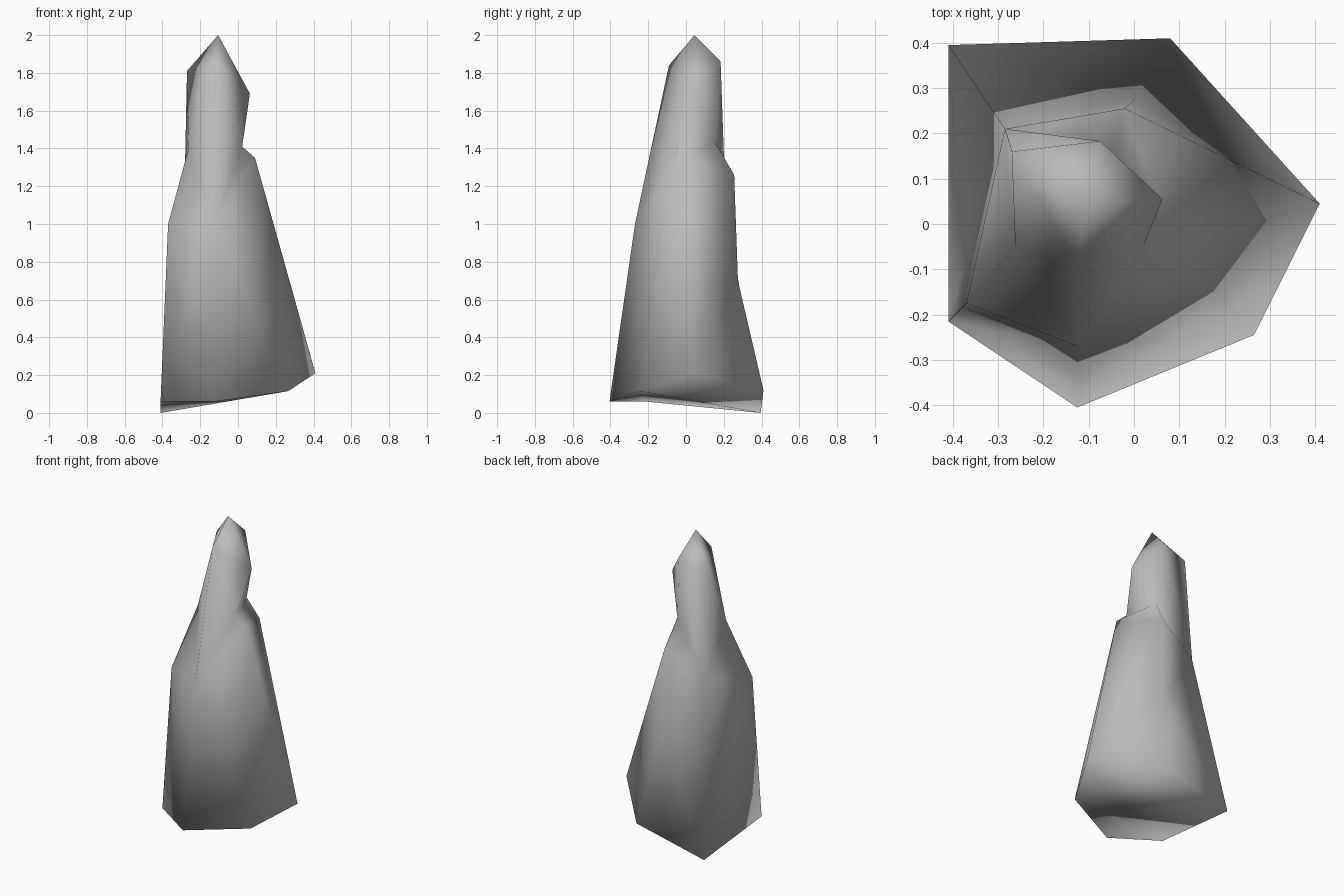
import bpy
import bmesh

default = bpy.data.objects.get("Cube")
if default:
    bpy.data.objects.remove(default)

# Stone material
stone = bpy.data.materials.new("stone_grey")
stone.use_nodes = True
grey = (0.5, 0.5, 0.5, 1)
stone.diffuse_color = grey
stone.node_tree.nodes["Principled BSDF"].inputs["Base Color"].default_value = grey

# Corner points of the spire, level by level
corners = dict(
    # foot outline, slightly tilted
    foot_back_right=(-.41, .395, 0), foot_back_left=(.08, .41, .12),
    foot_left=(.41, .045, .21), foot_front_left=(.265, -.245, .115),
    foot_front=(-.125, -.405, .06), foot_right=(-.41, -.215, .06),
    # body and shoulders
    dent_back=(0, .275, .7),
    body_back_right=(-.285, .21, 1.1), body_front=(-.125, -.27, 1),
    body_right=(-.37, -.175, 1), shoulder_back=(-.02, .255, 1.26),
    shoulder_left=(.09, -.058, 1.35),
    # neck
    neck_back=(-.045, .155, 1.43), neck_left=(.022, -.045, 1.41),
    neck_right=(-.262, -.05, 1.4),
    # crown and tip
    crown_back_right=(-.27, .16, 1.81), crown_back=(-.075, .183, 1.86),
    crown_left=(.063, .055, 1.69), crown_front=(-.125, -.09, 1.84),
    tip=(-.105, .045, 2),
)

# Facets fan out from a hub corner to a chain of neighbouring corners
fans = [
    ("tip", "crown_back_right crown_front crown_left crown_back crown_back_right"),
    ("body_back_right", "foot_back_right foot_right body_right neck_right "
     "crown_back_right crown_back neck_back shoulder_back dent_back foot_back_right"),
    ("body_front", "foot_right foot_front foot_front_left shoulder_left neck_left "
     "crown_front neck_right body_right foot_right"),
    ("foot_left", "foot_front_left shoulder_left shoulder_back dent_back foot_back_left"),
    ("neck_back", "shoulder_back shoulder_left neck_left crown_left crown_back"),
    ("crown_front", "neck_left crown_left"),
    ("crown_front", "neck_right crown_back_right"),
    ("dent_back", "foot_back_right foot_back_left"),
    # underside
    ("foot_front_left", "foot_front foot_right foot_back_right foot_back_left foot_left"),
]

bm = bmesh.new()
points = {name: bm.verts.new(co) for name, co in corners.items()}
for hub, chain in fans:
    names = chain.split()
    for a, b in zip(names, names[1:]):
        bm.faces.new((points[hub], points[a], points[b]))
bmesh.ops.recalc_face_normals(bm, faces=bm.faces)
for face in bm.faces:
    face.smooth = True

mesh = bpy.data.meshes.new("rock_spire")
bm.to_mesh(mesh)
bm.free()
mesh.materials.append(stone)
bpy.context.collection.objects.link(bpy.data.objects.new("rock_spire", mesh))
